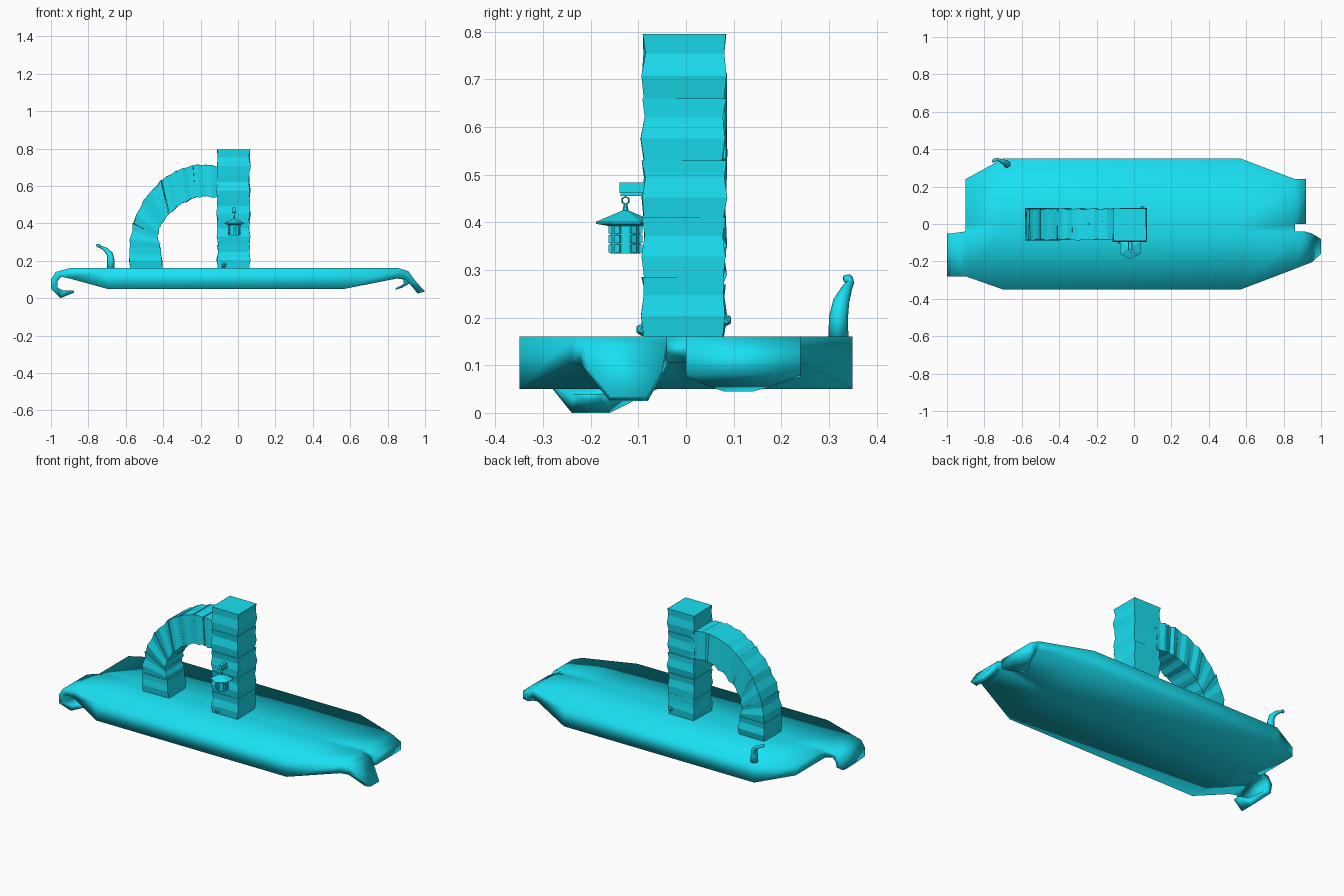
import bpy, bmesh, math, random
from mathutils import Vector, Matrix

if "Cube" in bpy.data.objects:
    bpy.data.objects.remove(bpy.data.objects["Cube"])

random.seed(4)
CYAN = bpy.data.materials.new("cyan")
CYAN.diffuse_color = (0.01, 0.75, 0.9, 1)
CYAN.use_nodes = True
CYAN.node_tree.nodes["Principled BSDF"].inputs["Base Color"].default_value = CYAN.diffuse_color


def loft(bm, rings, cap_start=True, cap_end=True):
    """Skin a list of equal-sized rings of points."""
    loops = [[bm.verts.new(p) for p in r] for r in rings]
    n = len(loops[0])
    for a, b in zip(loops, loops[1:]):
        for i in range(n):
            bm.faces.new((a[i], a[(i + 1) % n], b[(i + 1) % n], b[i]))
    if cap_start:
        bm.faces.new(loops[0])
    if cap_end:
        bm.faces.new(loops[-1])
    return loops


def finish(name, bm, smooth=False, inside=False):
    bmesh.ops.remove_doubles(bm, verts=bm.verts, dist=1e-5)
    bmesh.ops.recalc_face_normals(bm, faces=bm.faces)
    if inside:
        bmesh.ops.reverse_faces(bm, faces=bm.faces)
    for f in bm.faces:
        f.smooth = smooth
    me = bpy.data.meshes.new(name)
    bm.to_mesh(me)
    bm.free()
    me.materials.append(CYAN)
    ob = bpy.data.objects.new(name, me)
    bpy.context.collection.objects.link(ob)
    return ob


def strip(xt, zt, xb, zb, ys):
    """Cross-section across y: top edge, then bottom edge back again."""
    return [(xt, y, zt) for y in ys] + [(xb, y, zb) for y in reversed(ys)]


# Ground slab with thin ends, curling over at three places (faces turn inward)
bm = bmesh.new()
ends = [(-0.90, 0.16, -0.90, 0.105, (-0.28, -0.04, 0.0, 0.24)),
        (0.86, 0.16, 0.85, 0.105, (-0.24, -0.04, 0.0, 0.24))]
mid = (-0.35, -0.04, 0.0, 0.35)
slab = loft(bm, [strip(*ends[0]),
                 strip(-0.70, 0.16, -0.70, 0.05, mid),
                 strip(0.57, 0.16, 0.57, 0.05, mid),
                 strip(*ends[1])], False, False)
for loop, cols in ((slab[0], (1, 2)), (slab[-1], (1,))):
    for k in cols:
        bm.faces.new((loop[k], loop[k + 1], loop[6 - k], loop[7 - k]))


def curl(end, col, stations):
    xt, zt, xb, zb, ys = end
    first = strip(xt, zt, xb, zb, ys[col:col + 2])
    loft(bm, [first] + [strip(*s) for s in stations], False, True)


curl(ends[0], 0, [(-0.975, 0.14, -0.945, 0.115, (-0.28, -0.05)),
                  (-1.0, 0.10, -0.965, 0.09, (-0.28, -0.05)),
                  (-1.0, 0.05, -0.965, 0.055, (-0.28, -0.06)),
                  (-0.95, 0.0, -0.93, 0.04, (-0.24, -0.16)),
                  (-0.875, 0.03, -0.88, 0.04, (-0.215, -0.18))])
curl(ends[1], 0, [(0.91, 0.145, 0.89, 0.10, (-0.22, -0.04)),
                  (0.95, 0.09, 0.915, 0.08, (-0.205, -0.05)),
                  (1.0, 0.035, 0.96, 0.025, (-0.16, -0.08))])
curl(ends[1], 2, [(0.92, 0.13, 0.885, 0.10, (0.0, 0.24)),
                  (0.92, 0.08, 0.885, 0.075, (0.0, 0.24)),
                  (0.875, 0.055, 0.865, 0.065, (0.05, 0.18)),
                  (0.84, 0.045, 0.845, 0.055, (0.08, 0.14))])
finish("ground_slab", bm, smooth=True, inside=True)


def rough(a, b, y0, y1, amount=0.005, grow=0.0):
    """Uneven stone cross-section between points a and b in the xz plane."""
    a, b = Vector(a), Vector(b)
    out = (b - a).normalized() * grow
    a, b = a - out, b + out
    ring = [(a, y0 - grow), (b, y0 - grow), (b, y1 + grow), (a, y1 + grow)]
    j = lambda: random.uniform(-amount, amount)
    return [(p.x + j(), y + j(), p.y) for p, y in ring]


def stones(name, outer, inner, y0, y1):
    """One rough block between each pair of joints, bulging in the middle."""
    bm = bmesh.new()
    for i in range(len(outer) - 1):
        rings = []
        for t, grow in ((0, -0.002), (0.35, 0.004), (0.7, -0.002), (1, 0.002)):
            a = Vector(outer[i]).lerp(Vector(outer[i + 1]), t)
            b = Vector(inner[i]).lerp(Vector(inner[i + 1]), t)
            rings.append(rough(a, b, y0, y1, 0.003, grow))
        loft(bm, rings)
    return finish(name, bm)


# Square stone pillar
levels = (0.16, 0.285, 0.41, 0.53, 0.66, 0.795)
stones("pillar", [(-0.11, z) for z in levels], [(0.062, z) for z in levels],
       -0.089, 0.080)

# Half arch leaning on the pillar
outer = [(-0.58, 0.16), (-0.58, 0.27), (-0.56, 0.40), (-0.50, 0.53), (-0.41, 0.63),
         (-0.33, 0.68), (-0.24, 0.71), (-0.17, 0.713), (-0.09, 0.70)]
inner = [(-0.405, 0.16), (-0.415, 0.27), (-0.432, 0.33), (-0.415, 0.39), (-0.37, 0.45),
         (-0.305, 0.505), (-0.225, 0.54), (-0.165, 0.545), (-0.09, 0.535)]
stones("arch", outer, inner, -0.083, 0.080)

# Curled sprout on the back edge
path = [Vector(p) for p in ((-0.68, 0.32, 0.155), (-0.68, 0.32, 0.20),
                            (-0.685, 0.326, 0.235), (-0.71, 0.338, 0.262),
                            (-0.735, 0.346, 0.274), (-0.745, 0.34, 0.281),
                            (-0.757, 0.335, 0.284))]
radii = (0.021, 0.020, 0.017, 0.011, 0.007, 0.011, 0.006)
bm = bmesh.new()
rings = []
for i, (p, r) in enumerate(zip(path, radii)):
    d = path[min(i + 1, len(path) - 1)] - path[max(i - 1, 0)]
    q = Vector((0, 0, 1)).rotation_difference(d)
    rings.append([p + q @ Vector((r * math.cos(k * math.pi / 4),
                                  r * math.sin(k * math.pi / 4), 0)) for k in range(8)])
loft(bm, rings)
finish("sprout", bm, smooth=True)

# Small nubs at the foot of the pillar
for name, p in (("nub_front", (-0.075, -0.092, 0.175)), ("nub_back", (0.045, 0.083, 0.195))):
    bm = bmesh.new()
    bmesh.ops.create_icosphere(bm, subdivisions=1, radius=0.014,
                               matrix=Matrix.Translation(p))
    finish(name, bm)

# Lantern
LX, LY = -0.02, -0.127


def hexagon(r, z):
    return [(LX + r * math.sin(k * math.pi / 3), LY + r * math.cos(k * math.pi / 3), z)
            for k in range(6)]


def turned(name, profile):
    bm = bmesh.new()
    loft(bm, [hexagon(r, z) for r, z in profile])
    finish(name, bm)


def block(bm, size, matrix):
    bmesh.ops.create_cube(bm, size=1, matrix=matrix @ Matrix.Diagonal((*size, 1)))


turned("lantern_roof", [(0.034, 0.392), (0.062, 0.397), (0.062, 0.401),
                        (0.006, 0.425), (0.004, 0.438)])
turned("lantern_body", [(0.032, 0.335), (0.032, 0.395)])

bm = bmesh.new()
for k in range(6):
    spin = Matrix.Translation((LX, LY, 0)) @ Matrix.Rotation(k * math.pi / 3, 4, 'Z')
    for z in (0.345, 0.365, 0.385):
        block(bm, (0.012, 0.012, 0.016), spin @ Matrix.Translation((0, 0.030, z)))
finish("lantern_posts", bm)

# Hanging link and bracket
bpy.ops.mesh.primitive_torus_add(major_segments=6, minor_segments=4, major_radius=0.008,
                                 minor_radius=0.0015, location=(LX, LY, 0.446),
                                 rotation=(0, math.pi / 2, 0))
bpy.context.object.name = "lantern_link"
bpy.context.object.data.materials.append(CYAN)

bm = bmesh.new()
block(bm, (0.018, 0.06, 0.022), Matrix.Translation((LX, -0.110, 0.473)))
block(bm, (0.026, 0.054, 0.006), Matrix.Translation((LX, -0.110, 0.458)))
finish("bracket", bm)
